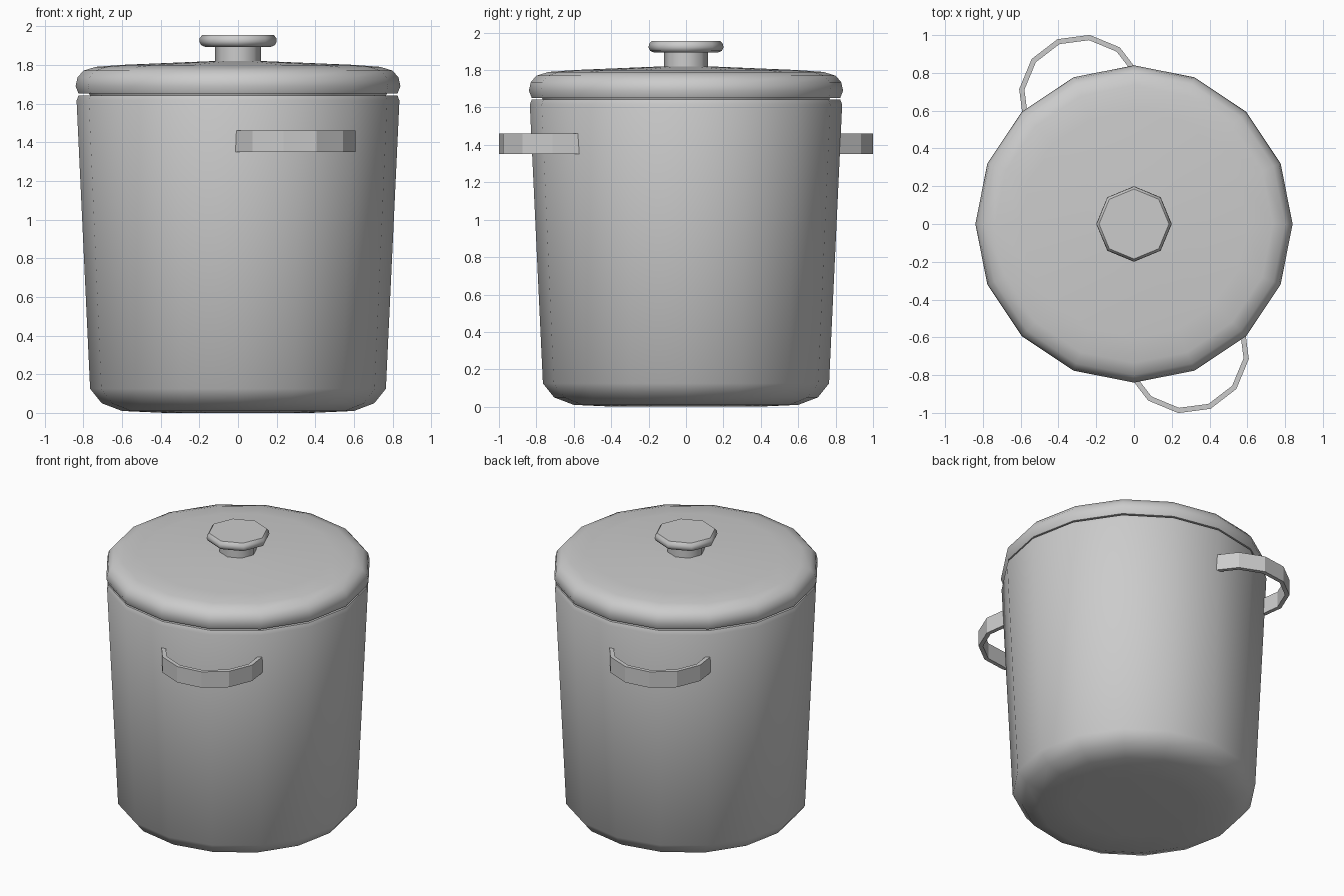
import bpy
import bmesh
from math import sin, cos, pi, radians

cube = bpy.data.objects.get("Cube")
if cube:
    bpy.data.objects.remove(cube, do_unlink=True)

# Plain grey metal
GREY = (0.6, 0.6, 0.6, 1)
metal = bpy.data.materials.new("grey_metal")
metal.use_nodes = True
metal.diffuse_color = GREY
metal.node_tree.nodes["Principled BSDF"].inputs["Base Color"].default_value = GREY


def finish(name, bm, angle):
    bmesh.ops.recalc_face_normals(bm, faces=bm.faces)
    mesh = bpy.data.meshes.new(name)
    bm.to_mesh(mesh)
    bm.free()
    mesh.materials.append(metal)
    obj = bpy.data.objects.new(name, mesh)
    bpy.context.collection.objects.link(obj)
    bpy.ops.object.select_all(action='DESELECT')
    obj.select_set(True)
    bpy.context.view_layer.objects.active = obj
    bpy.ops.object.shade_smooth_by_angle(angle=radians(angle))
    return obj


def lathe(name, profile, sides, angle):
    """Closed turned part from (radius, height) points, bottom to top."""
    bm = bmesh.new()
    rings = [[bm.verts.new((r * cos(2 * pi * i / sides), r * sin(2 * pi * i / sides), z))
              for i in range(sides)] for r, z in profile]
    for low, high in zip(rings, rings[1:]):
        for i in range(sides):
            j = (i + 1) % sides
            bm.faces.new((low[i], low[j], high[j], high[i]))
    bm.faces.new(rings[0][::-1])
    bm.faces.new(rings[-1])
    return finish(name, bm, angle)


def handle(name, turn):
    """Half ring band, its outer middle pointing away from the pot."""
    bm = bmesh.new()
    sections = []
    for k in range(7):
        a = radians(-90 + 30 * k)
        section = []
        for r, z in ((0.333, 1.35), (0.333, 1.46), (0.305, 1.46), (0.305, 1.35)):
            section.append(bm.verts.new((0.726 + r * cos(a), r * sin(a), z)))
        sections.append(section)
    for a, b in zip(sections, sections[1:]):
        for i in range(4):
            j = (i + 1) % 4
            bm.faces.new((a[i], a[j], b[j], b[i]))
    bm.faces.new(sections[0])
    bm.faces.new(sections[-1])
    obj = finish(name, bm, 25)
    obj.rotation_euler.z = radians(turn)
    return obj


# Tapered pot with rounded base and rim
lathe("pot_body", [(0.38, 0), (0.6, 0.01), (0.705, 0.05), (0.765, 0.125),
                   (0.835, 1.615), (0.825, 1.642), (0.77, 1.642)], 16, 50)

# Rounded lid, slightly domed
lathe("lid", [(0.76, 1.63), (0.77, 1.652), (0.825, 1.652), (0.84, 1.69), (0.83, 1.735),
              (0.8, 1.77), (0.735, 1.79), (0.6, 1.80), (0.12, 1.82)], 16, 50)

# Knob on a short stem
lathe("knob_stem", [(0.118, 1.80), (0.118, 1.90)], 8, 50)
lathe("knob", [(0.17, 1.893), (0.192, 1.903), (0.2, 1.92), (0.198, 1.938),
               (0.185, 1.955)], 8, 50)

# Opposite side handles
handle("front_handle", -67.5)
handle("back_handle", 112.5)
